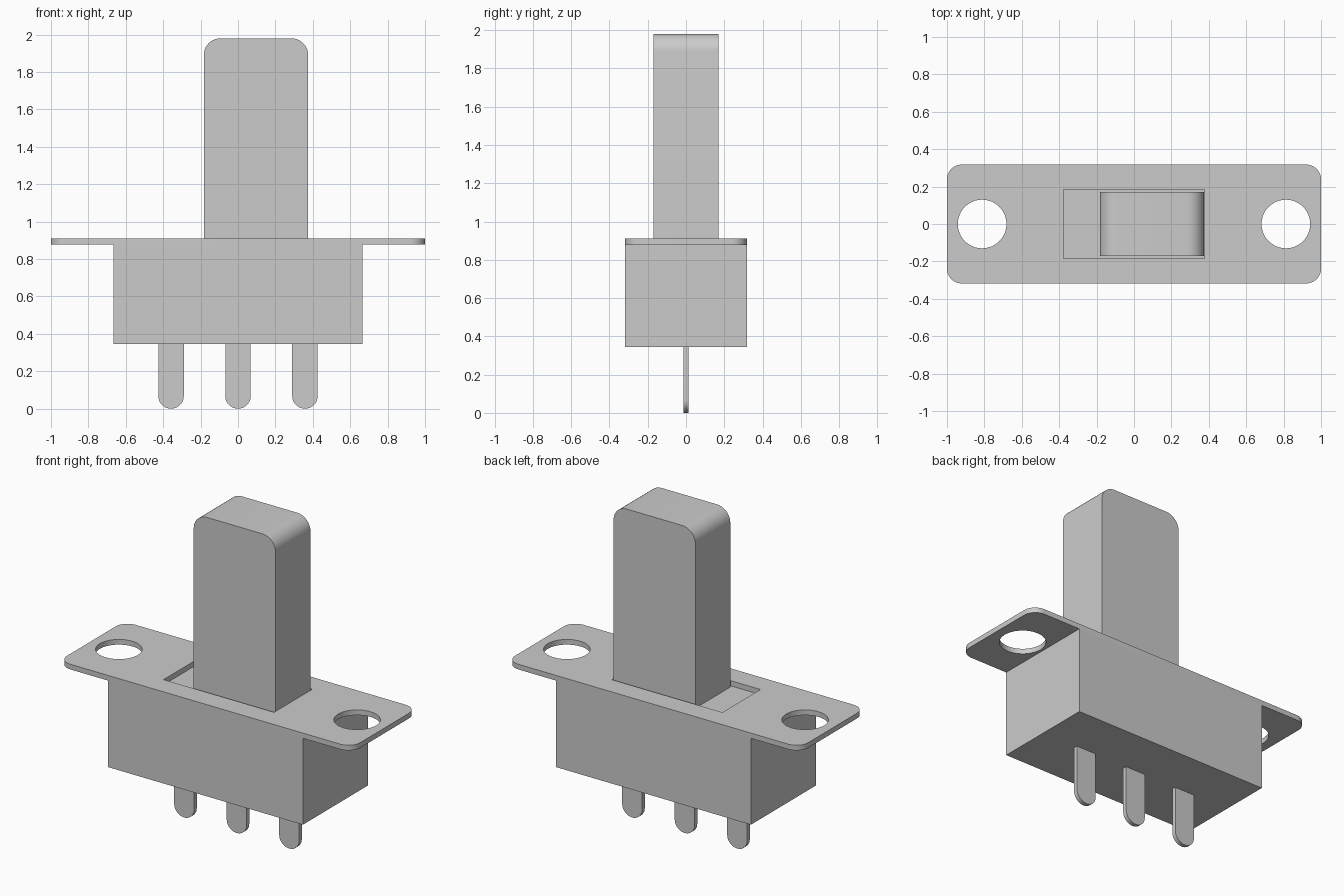
import bpy, bmesh
from math import cos, sin, pi, radians

cube = bpy.data.objects.get("Cube")
if cube:
    bpy.data.objects.remove(cube, do_unlink=True)

grey = bpy.data.materials.new("light_grey")
grey.use_nodes = True
grey.diffuse_color = (0.6, 0.6, 0.6, 1)
grey.node_tree.nodes["Principled BSDF"].inputs["Base Color"].default_value = (0.6, 0.6, 0.6, 1)


def rounded_rect(x0, x1, y0, y1, r_low=0.0, r_high=0.0, steps=10):
    """Rectangle outline with separate radii for the low and high corners."""
    corners = [(x1, y1, -1, -1, r_high), (x0, y1, 1, -1, r_high),
               (x0, y0, 1, 1, r_low), (x1, y0, -1, 1, r_low)]
    points = []
    for i, (x, y, sx, sy, r) in enumerate(corners):
        if r == 0:
            points.append((x, y))
            continue
        for k in range(steps + 1):
            a = pi / 2 * (i + k / steps)
            points.append((x + sx * r + r * cos(a), y + sy * r + r * sin(a)))
    return points


def circle(x, r, n=48):
    return [(x + r * cos(2 * pi * k / n), r * sin(2 * pi * k / n)) for k in range(n)]


def slab(name, outlines, thickness, z=0.0, upright=False):
    """Fill the outlines (inner ones become holes) and give them thickness."""
    curve = bpy.data.curves.new(name, "CURVE")
    curve.dimensions = "2D"
    curve.fill_mode = "BOTH"
    curve.extrude = thickness / 2
    for outline in outlines:
        spline = curve.splines.new("POLY")
        spline.points.add(len(outline) - 1)
        for point, (x, y) in zip(spline.points, outline):
            point.co = (x, y, 0, 1)
        spline.use_cyclic_u = True
    obj = bpy.data.objects.new(name, curve)
    bpy.context.collection.objects.link(obj)
    obj.location.z = z
    if upright:
        obj.rotation_euler.x = radians(90)
    bpy.ops.object.select_all(action="DESELECT")
    obj.select_set(True)
    bpy.context.view_layer.objects.active = obj
    bpy.ops.object.convert(target="MESH")
    obj = bpy.context.object
    obj.name = name
    # Weld caps to walls
    bm = bmesh.new()
    bm.from_mesh(obj.data)
    bmesh.ops.remove_doubles(bm, verts=bm.verts, dist=0.0001)
    bmesh.ops.recalc_face_normals(bm, faces=bm.faces)
    bm.to_mesh(obj.data)
    bm.free()
    obj.data.materials.clear()
    obj.data.materials.append(grey)
    bpy.ops.object.shade_smooth_by_angle(angle=radians(30))
    return obj


BODY_BOTTOM, BODY_TOP, PLATE_TOP = 0.345, 0.878, 0.91
HALF_DEPTH = 0.318

# Housing
slab("housing", [rounded_rect(-0.665, 0.665, BODY_BOTTOM, BODY_TOP)],
     2 * HALF_DEPTH, upright=True)

# Mounting plate with two screw holes and the slider slot
slab("mounting_plate",
     [rounded_rect(-1, 1, -HALF_DEPTH, HALF_DEPTH, 0.08, 0.08),
      circle(-0.812, 0.13), circle(0.812, 0.13),
      rounded_rect(-0.378, 0.376, -0.185, 0.185)],
     PLATE_TOP - BODY_TOP, z=(PLATE_TOP + BODY_TOP) / 2)

# Slider knob with rounded top
slab("slider_knob", [rounded_rect(-0.183, 0.375, BODY_TOP, 1.98, r_high=0.09)],
     0.34, upright=True)

# Contact pins with rounded tips
for name, x in (("pin_right", -0.358), ("pin_middle", 0), ("pin_left", 0.358)):
    slab(name, [rounded_rect(x - 0.068, x + 0.068, 0, BODY_BOTTOM, r_low=0.067)],
         0.026, upright=True)
